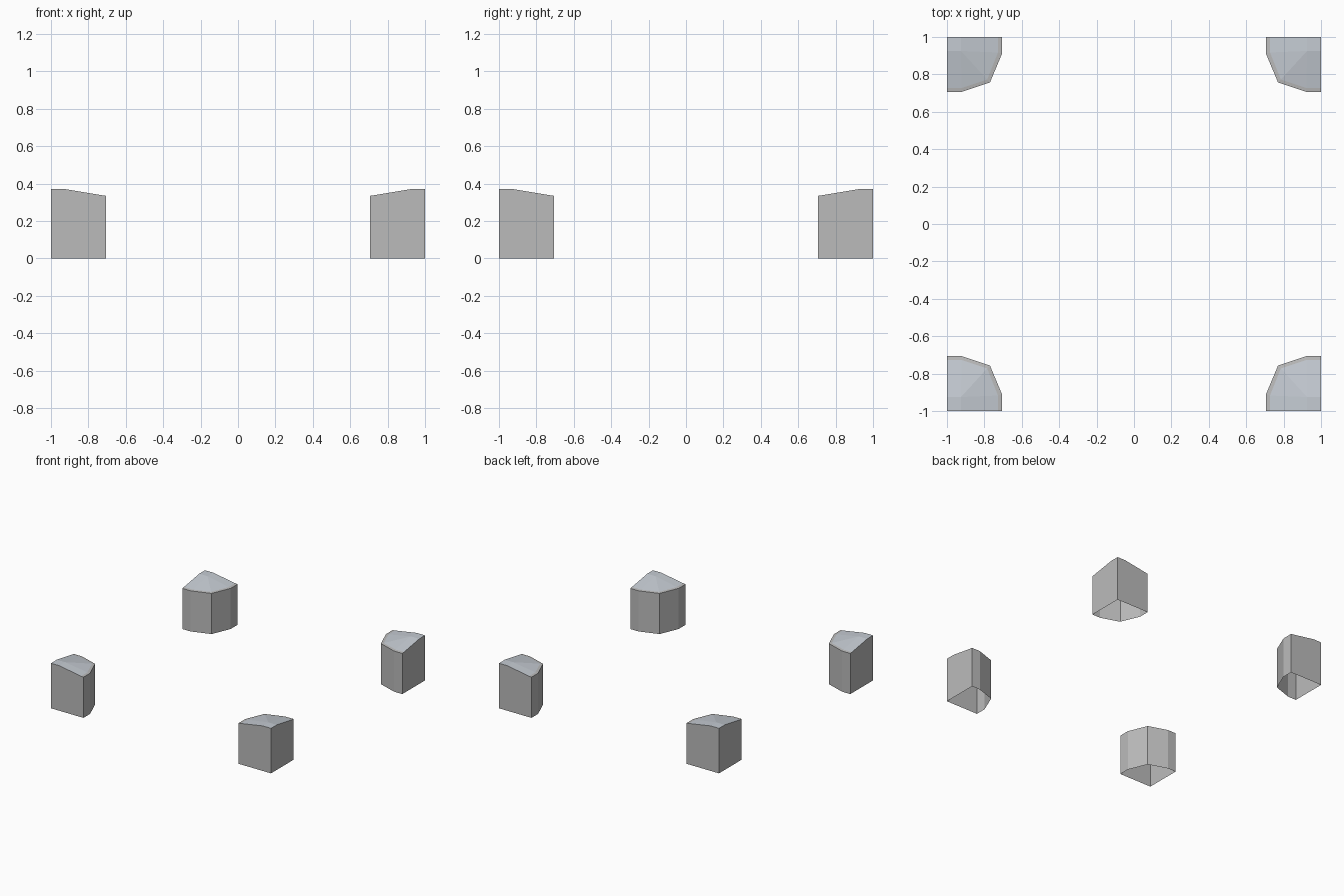
import bpy
import bmesh

cube = bpy.data.objects.get("Cube")
if cube:
    bpy.data.objects.remove(cube, do_unlink=True)


def material(name, color):
    mat = bpy.data.materials.new(name)
    mat.use_nodes = True
    mat.diffuse_color = color
    mat.node_tree.nodes["Principled BSDF"].inputs["Base Color"].default_value = color
    return mat


wall_grey = material("wall grey", (0.5, 0.5, 0.5, 1))
cap_grey = material("pale blue grey", (0.56, 0.60, 0.65, 1))

RIM, PEAK, FLAT = 0.334, 0.37, 0.925

# Rounded inner side of the footprint, and the same line inset for the cap
outer = [(0.705, 1), (0.705, 0.912), (0.77, 0.757), (0.925, 0.705), (1, 0.705)]
inset = [(0.727, 1), (0.727, 0.917), (0.785, 0.772), (0.922, 0.727), (1, 0.727)]


def corner_block(name, sx, sy):
    bm = bmesh.new()

    def vert(xy, z):
        return bm.verts.new((xy[0] * sx, xy[1] * sy, z))

    def face(verts, mat=0):
        # Mirrored copies need the opposite winding
        f = bm.faces.new(verts if sx * sy > 0 else verts[::-1])
        f.material_index = mat

    low = [vert(p, 0) for p in outer]
    rim = [vert(p, RIM) for p in outer]
    cap = [vert(p, RIM + 0.003) for p in inset]
    foot, corner = vert((1, 1), 0), vert((1, 1), PEAK)
    peak = vert((FLAT, FLAT), PEAK)
    edge_y, edge_x = vert((FLAT, 1), PEAK), vert((1, FLAT), PEAK)

    # Two flat outer walls
    face([foot, low[0], rim[0], cap[0], edge_y, corner])
    face([low[-1], foot, corner, edge_x, cap[-1], rim[-1]])

    # Rounded inner wall and its narrow rim
    for i in range(len(outer) - 1):
        face([low[i], low[i + 1], rim[i + 1], rim[i]])
        face([rim[i], rim[i + 1], cap[i + 1], cap[i]])

    # Faceted cap: level corner, then slopes down to the rim
    face([corner, edge_y, peak, edge_x], 1)
    face([edge_y, cap[0], cap[1], peak], 1)
    face([peak, cap[1], cap[2]], 1)
    face([peak, cap[2], cap[3]], 1)
    face([peak, cap[3], cap[4], edge_x], 1)

    mesh = bpy.data.meshes.new(name)
    bm.to_mesh(mesh)
    bm.free()
    mesh.materials.append(wall_grey)
    mesh.materials.append(cap_grey)
    bpy.context.collection.objects.link(bpy.data.objects.new(name, mesh))


for side, sx in (("left", 1), ("right", -1)):
    for end, sy in (("back", 1), ("front", -1)):
        corner_block(f"{end}_{side}_corner_block", sx, sy)
